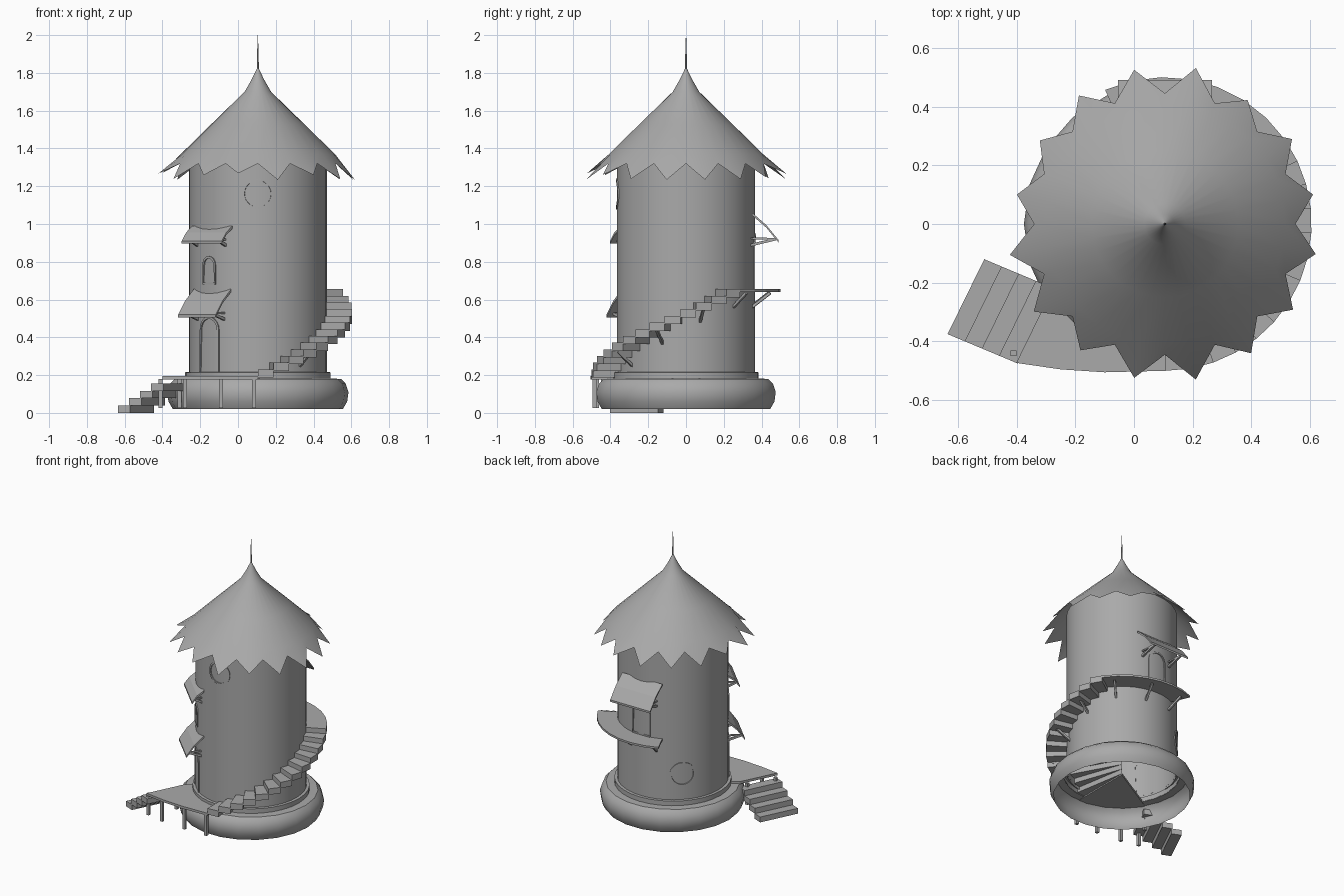
import bpy, bmesh, math, random
from math import sin, cos, pi, radians
from mathutils import Vector

cube = bpy.data.objects.get("Cube")
if cube:
    bpy.data.objects.remove(cube, do_unlink=True)
random.seed(4)

CX = 0.105      # tower axis
WALL = 0.365    # tower wall radius

grey = bpy.data.materials.new("plain_grey")
grey.use_nodes = True
tone = (0.4, 0.4, 0.4, 1)
grey.diffuse_color = tone
grey.node_tree.nodes["Principled BSDF"].inputs["Base Color"].default_value = tone


def polar(r, deg, z):
    a = radians(deg)
    return Vector((CX + r * cos(a), r * sin(a), z))


def finish(name, bm, smooth=False, outward=True):
    if outward:
        bmesh.ops.recalc_face_normals(bm, faces=bm.faces)
    mesh = bpy.data.meshes.new(name)
    bm.to_mesh(mesh)
    bm.free()
    mesh.materials.append(grey)
    ob = bpy.data.objects.new(name, mesh)
    bpy.context.collection.objects.link(ob)
    if smooth:
        bpy.ops.object.select_all(action='DESELECT')
        ob.select_set(True)
        bpy.context.view_layer.objects.active = ob
        bpy.ops.object.shade_smooth_by_angle(angle=radians(35))
    return ob


def skin(bm, rings):
    """Join closed rings of points, lowest ring first, with quads."""
    rows = [[bm.verts.new(p) for p in ring] for ring in rings]
    for lo, hi in zip(rows, rows[1:]):
        n = len(lo)
        for i in range(n):
            j = (i + 1) % n
            bm.faces.new((lo[i], lo[j], hi[j], hi[i]))
    return rows


def lathe(name, profile, sides):
    bm = bmesh.new()
    skin(bm, [[polar(r, 360 * i / sides, z) for i in range(sides)] for r, z in profile])
    return finish(name, bm, True, False)


def add_prism(bm, outline, z0, z1):
    rows = skin(bm, [[Vector((p[0], p[1], z)) for p in outline] for z in (z0, z1)])
    bm.faces.new(rows[0][::-1])
    bm.faces.new(rows[1])


def add_strut(bm, a, b, r=0.007):
    d = b - a
    side = d.cross(Vector((0, 0, 1)))
    if side.length < 1e-4:
        side = Vector((1, 0, 0))
    side = side.normalized() * r
    up = d.normalized().cross(side)
    ring = (side + up, up - side, -side - up, side - up)
    rows = skin(bm, [[p + o for o in ring] for p in (a, b)])
    bm.faces.new(rows[0][::-1])
    bm.faces.new(rows[1])


def sector(a0, a1, r, parts=1):
    arc = [polar(r, a0 + (a1 - a0) * i / parts, 0) for i in range(parts + 1)]
    return [polar(0, 0, 0)] + arc


# Tower body, hollow base and rim
lathe("tower_wall", [(WALL, 0.2), (WALL, 0.8), (WALL, 1.38)], 40)
lathe("base_ring", [(0.45, 0.02), (0.473, 0.06), (0.48, 0.11), (0.465, 0.155), (0.44, 0.18), (0.385, 0.182)], 22)
lathe("base_rim", [(0.385, 0.18), (0.385, 0.215), (WALL, 0.216)], 32)

# Roof with a ragged hem of sixteen points
N = 32
roof_profile = [(0.41, 1.368), (0.25, 1.525), (0.07, 1.7), (0.033, 1.765), (0.004, 1.825)]
hem = []
for i in range(N):
    if i % 2:
        r = random.uniform(0.505, 0.545)
        hem.append(polar(r, 360 * i / N, random.uniform(1.23, 1.275)))
    else:
        hem.append(polar(0.445, 360 * i / N, 1.32))
bm = bmesh.new()
skin(bm, [hem] + [[polar(r, 360 * i / N, z) for i in range(N)] for r, z in roof_profile])
finish("roof", bm, True, False)
lathe("roof_spike", [(0.006, 1.8), (0.004, 1.9), (0.0008, 2.0)], 8)

# Spiral stair and balcony
STEPS, START, END, LOW, HIGH = 13, -90, 35, 0.195, 0.655
rise, turn = (HIGH - LOW) / STEPS, (END - START) / STEPS
bm = bmesh.new()
for i in range(STEPS):
    top = LOW + rise * (i + 1)
    a = START + turn * i
    add_prism(bm, sector(a, a + turn, 0.5), top - rise - 0.008, top)
finish("spiral_stair", bm)
bm = bmesh.new()
add_prism(bm, sector(END, 114, 0.5, 7), HIGH - 0.014, HIGH)
finish("balcony", bm)

# Struts under the stair and balcony
bm = bmesh.new()
for k in range(6):
    a = -52 + 32 * k
    z = min(LOW + rise * (a - START) / turn, HIGH - 0.01)
    add_strut(bm, polar(0.36, a, z - 0.085), polar(0.46, a, z - 0.01))
finish("stair_struts", bm)

# Porch floor, entry steps and posts
inner, outer, tread = Vector((-0.51, -0.12)), Vector((-0.635, -0.375)), Vector((0.0585, -0.0245))
bm = bmesh.new()
porch = [(CX, 0), inner + 4 * tread, outer + 4 * tread, (-0.25, -0.495), (-0.1, -0.505), (CX, -0.5)]
add_prism(bm, porch, 0.178, 0.195)
finish("porch_floor", bm)
bm = bmesh.new()
for i in range(4):
    p, q = inner + i * tread, outer + i * tread
    add_prism(bm, [p, q, q + tread * 1.1, p + tread * 1.1], 0.039 * i, 0.039 * (i + 1))
finish("entry_steps", bm)
bm = bmesh.new()
for x, y in ((-0.41, -0.44), (-0.31, -0.26), (-0.28, -0.47), (-0.09, -0.485), (0.085, -0.485)):
    add_strut(bm, Vector((x, y, 0.025)), Vector((x, y, 0.18)), 0.01)
finish("porch_posts", bm)


# Frames that wrap around the curved wall
def frame(name, deg, outline, width=0.012, depth=0.006):
    """Outline is a closed list of (across, height) points."""
    n = len(outline)
    mid = Vector((sum(p[0] for p in outline) / n, sum(p[1] for p in outline) / n))

    def wrap(p, r):
        return polar(r, deg + math.degrees(p[0] / WALL), p[1])
    small = []
    for p in outline:
        v = Vector(p) - mid
        small.append(mid + v * (1 - width / v.length))
    bm = bmesh.new()
    skin(bm, [[wrap(p, r) for p in pts] for pts, r in (
        (outline, WALL - 0.004), (outline, WALL + depth),
        (small, WALL + depth), (small, WALL - 0.004))])
    return finish(name, bm)


def arch(half, z0, z1):
    spring = z1 - half
    curve = [(half * cos(pi * i / 10), spring + half * sin(pi * i / 10)) for i in range(11)]
    return [(-half, z0), (half, z0)] + curve


def circle(r, z):
    return [(r * cos(pi * i / 14), z + r * sin(pi * i / 14)) for i in range(28)]


frame("entry_door_frame", 225, arch(0.07, 0.2, 0.51))
frame("upper_window_frame", 225, arch(0.047, 0.68, 0.83))
frame("balcony_door_frame", 90, arch(0.07, 0.655, 0.95))
frame("front_round_window", 270, circle(0.082, 1.16))
frame("back_round_window", 135, circle(0.085, 0.4))


# Awnings with a pair of braces each
def awning(name, deg, half, r0, z0, r1, z1):
    out = Vector((cos(radians(deg)), sin(radians(deg)), 0))
    across = Vector((-out.y, out.x, 0))
    axis = Vector((CX, 0, 0))

    def at(u, r, z):
        return axis + across * u + out * r + Vector((0, 0, z))
    bm = bmesh.new()
    profile = [(r0, z0), ((r0 + r1) / 2 + 0.006, (z0 + z1) / 2 + 0.006), (r1, z1)]
    loop = profile + [(r, z - 0.014) for r, z in profile[::-1]]
    rows = skin(bm, [[at(u, r, z) for r, z in loop] for u in (-half, half)])
    for row in rows:
        bm.faces.new(row)
    for s in (-1, 1):
        u = s * half * 0.7
        add_strut(bm, at(u, 0.33, z1 - 0.03), at(u, r1 - 0.015, z1 + 0.005))
        add_strut(bm, at(u, 0.33, z1 + 0.01), at(u, r1 - 0.02, z1 + 0.006), 0.005)
    finish(name, bm)


awning("entry_awning", 225, 0.14, 0.34, 0.655, 0.456, 0.52)
awning("window_awning", 225, 0.15, 0.34, 0.99, 0.42, 0.91)
awning("balcony_awning", 90, 0.16, 0.35, 1.06, 0.49, 0.915)
